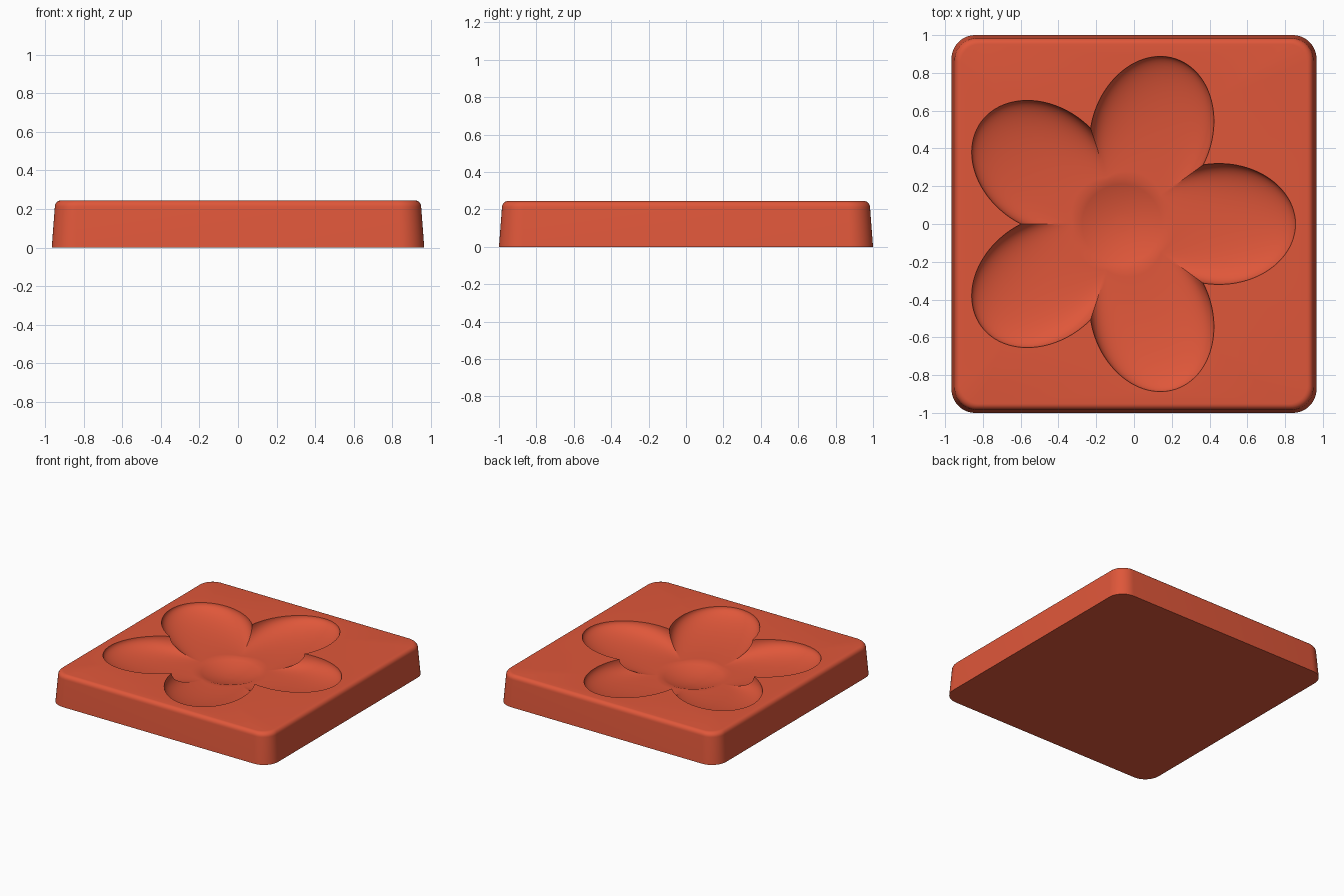
import bpy, bmesh, math
from math import sin, cos, pi, sqrt, radians

if "Cube" in bpy.data.objects:
    bpy.data.objects.remove(bpy.data.objects["Cube"], do_unlink=True)

HEIGHT = 0.245
FLOWER_X = -0.065
DISK_R, DISK_DEPTH, DIMPLE = 0.24, 0.13, 0.045
RAYS, STEPS = 240, 24

coral = bpy.data.materials.new("coral red")
coral.use_nodes = True
colour = (0.74, 0.095, 0.042, 1)
coral.diffuse_color = colour
coral.node_tree.nodes["Principled BSDF"].inputs["Base Color"].default_value = colour

bm = bmesh.new()


def block_ring(inset, z):
    """Rounded rectangle outline, shrunk by inset."""
    radius = 0.125 - inset * 0.5
    hx, hy = 0.966 - inset - radius, 1 - inset - radius
    ring = []
    for quarter, (sx, sy) in enumerate([(1, 1), (-1, 1), (-1, -1), (1, -1)]):
        for i in range(13):
            a = (quarter + i / 12) * pi / 2
            ring.append(bm.verts.new((sx * hx + radius * cos(a),
                                      sy * hy + radius * sin(a), z)))
    return ring


def petal_reach(angle):
    """Distance from the flower centre to the outline of five ellipses."""
    sector = radians(72)
    a = (angle + sector / 2) % sector - sector / 2
    centre, length, width = 0.515, 0.405, 0.32
    p = (cos(a) / length) ** 2 + (sin(a) / width) ** 2
    q = centre * cos(a) / length ** 2
    return (q + sqrt(q * q - p * ((centre / length) ** 2 - 1))) / p


def flower_ring(radius_at, z):
    angles = [2 * pi * i / RAYS for i in range(RAYS)]
    return [bm.verts.new((FLOWER_X + radius_at(a) * cos(a),
                          radius_at(a) * sin(a), z)) for a in angles]


def skin(lower, upper):
    n = len(lower)
    for i in range(n):
        j = (i + 1) % n
        bm.faces.new((lower[i], lower[j], upper[j], upper[i]))


def loop_edges(ring):
    return [bm.edges.get((ring[i - 1], ring[i])) for i in range(len(ring))]


# Tapered block with a rounded top edge
levels = [(0, 0), (0.016, HEIGHT - 0.035)]
for i in range(1, 7):
    a = i / 6 * pi / 2
    levels.append((0.016 + 0.032 * (1 - cos(a)), HEIGHT - 0.035 * (1 - sin(a))))
outer = [block_ring(*level) for level in levels]
for low, high in zip(outer, outer[1:]):
    skin(low, high)
bm.faces.new(outer[0][::-1])

# Flower hollow, rising from the centre disk to the petal outline
hollow = []
for s in range(STEPS + 1):
    t = sin(s / STEPS * pi / 2)
    z = HEIGHT - DISK_DEPTH * cos(s / STEPS * pi / 2)
    hollow.append(flower_ring(lambda a: DISK_R + t * (petal_reach(a) - DISK_R), z))
for inner_ring, outer_ring in zip(hollow, hollow[1:]):
    skin(outer_ring, inner_ring)
    
# Round dimple in the centre
previous = hollow[0]
for k in range(7, 0, -1):
    f = k / 8
    ring = flower_ring(lambda a: DISK_R * f,
                       HEIGHT - DISK_DEPTH - DIMPLE * (1 - f * f))
    skin(previous, ring)
    previous = ring
bm.faces.new(previous)

# Flat top around the flower
bmesh.ops.triangle_fill(bm, use_beauty=True, normal=(0, 0, 1),
                        edges=loop_edges(outer[-1]) + loop_edges(hollow[-1]))
bmesh.ops.recalc_face_normals(bm, faces=bm.faces)

mesh = bpy.data.meshes.new("flower_mould")
bm.to_mesh(mesh)
bm.free()
mesh.materials.append(coral)
mould = bpy.data.objects.new("flower_mould", mesh)
bpy.context.collection.objects.link(mould)

bpy.ops.object.select_all(action="DESELECT")
mould.select_set(True)
bpy.context.view_layer.objects.active = mould
bpy.ops.object.shade_smooth_by_angle(angle=radians(20))
